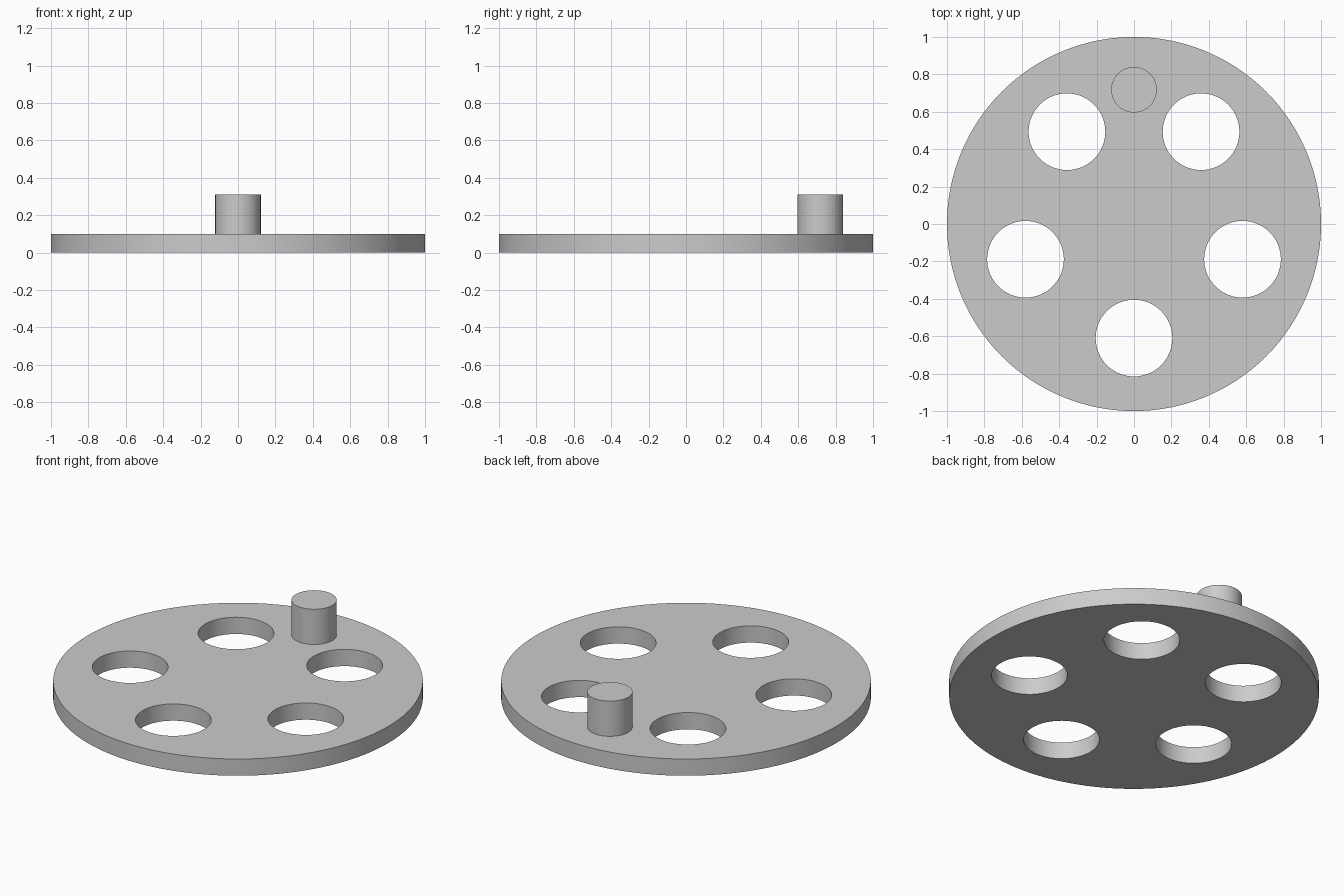
import bpy
from math import cos, sin, radians

cube = bpy.data.objects.get("Cube")
if cube:
    bpy.data.objects.remove(cube, do_unlink=True)

PLATE_TOP = 0.10
PEG_TOP = 0.31
HOLE_RING = 0.61
HOLE_RADIUS = 0.205

# Single grey material
grey = bpy.data.materials.new("plain grey")
grey.use_nodes = True
colour = (0.6, 0.6, 0.6, 1.0)
grey.diffuse_color = colour
grey.node_tree.nodes["Principled BSDF"].inputs["Base Color"].default_value = colour


def cylinder(name, radius, x, y, bottom, top, sides):
    bpy.ops.mesh.primitive_cylinder_add(
        vertices=sides, radius=radius, depth=top - bottom,
        location=(x, y, (bottom + top) / 2))
    obj = bpy.context.object
    obj.name = name
    obj.data.materials.append(grey)
    return obj


def smooth(obj):
    bpy.ops.object.select_all(action='DESELECT')
    obj.select_set(True)
    bpy.context.view_layer.objects.active = obj
    bpy.ops.object.shade_smooth_by_angle(angle=radians(30))


# Round plate
plate = cylinder("plate", 1.0, 0, 0, 0, PLATE_TOP, 128)

# Five evenly spaced through holes
for i in range(5):
    angle = radians(72 * i - 90)
    cutter = cylinder("hole_cutter", HOLE_RADIUS, HOLE_RING * cos(angle),
                      HOLE_RING * sin(angle), -0.1, PLATE_TOP + 0.1, 64)
    cutter.hide_render = True
    bpy.context.view_layer.objects.active = plate
    cut = plate.modifiers.new("hole", 'BOOLEAN')
    cut.operation = 'DIFFERENCE'
    cut.solver = 'EXACT'
    cut.object = cutter
    bpy.ops.object.modifier_apply(modifier=cut.name)
    bpy.data.objects.remove(cutter, do_unlink=True)
smooth(plate)

# Upright peg near the back edge
peg = cylinder("peg", 0.122, 0, 0.718, PLATE_TOP, PEG_TOP, 64)
smooth(peg)
